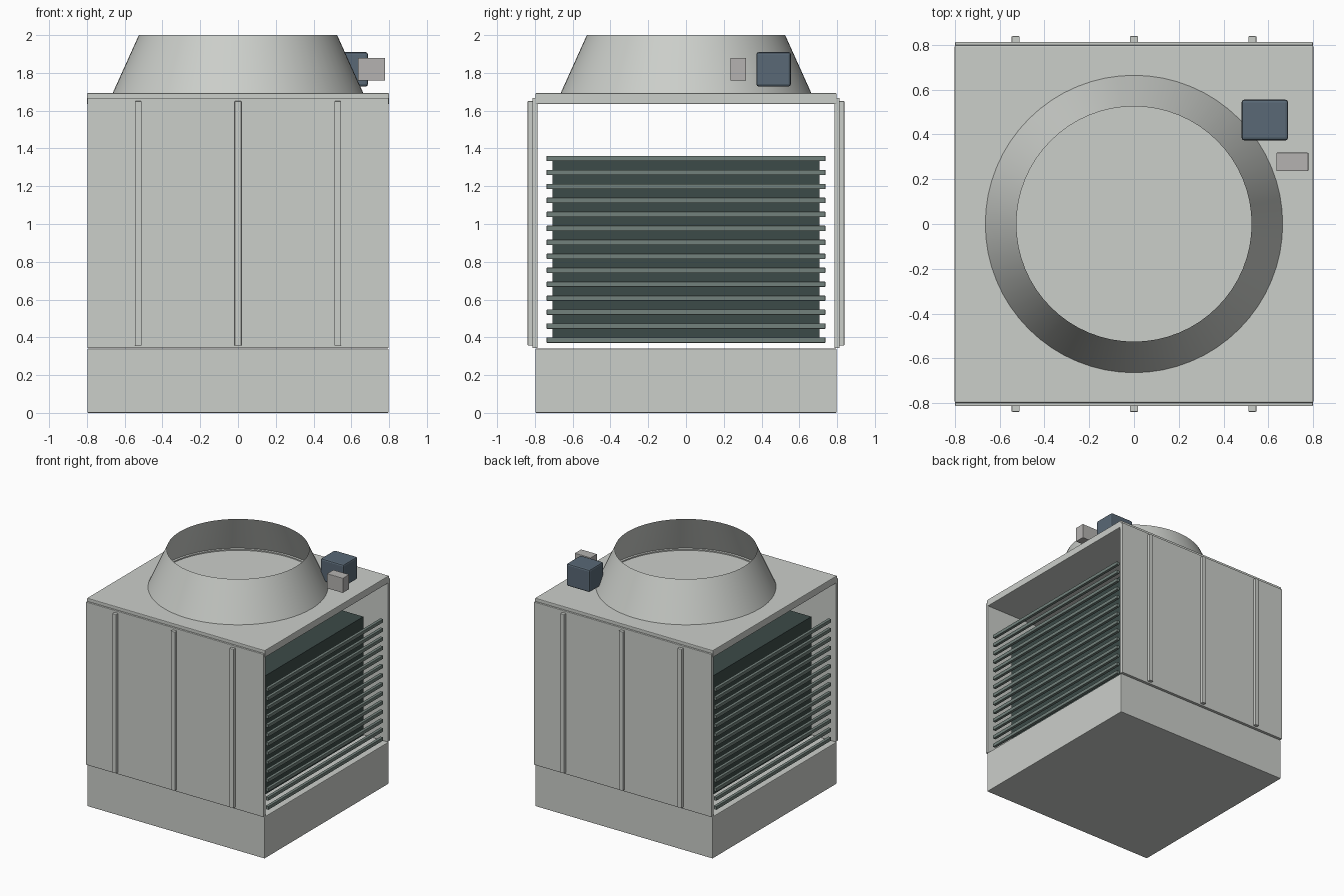
import bpy, bmesh, math

if "Cube" in bpy.data.objects:
    bpy.data.objects.remove(bpy.data.objects["Cube"])


def mat(name, rgb):
    m = bpy.data.materials.new(name)
    m.diffuse_color = (*rgb, 1)
    m.use_nodes = True
    m.node_tree.nodes["Principled BSDF"].inputs["Base Color"].default_value = m.diffuse_color
    return m


body = mat("pale_grey_panel", (0.60, 0.62, 0.59))
dark = mat("dark_green_fill", (0.045, 0.07, 0.065))
slat = mat("grey_green_slat", (0.17, 0.22, 0.20))
blue = mat("blue_grey_motor", (0.10, 0.14, 0.18))
warm = mat("warm_grey_box", (0.46, 0.45, 0.44))


def finish(name, bm, material):
    me = bpy.data.meshes.new(name)
    bm.to_mesh(me)
    bm.free()
    ob = bpy.data.objects.new(name, me)
    bpy.context.collection.objects.link(ob)
    me.materials.append(material)
    return ob


def box(name, x, y, z, material, bevel=0.0):
    bm = bmesh.new()
    bmesh.ops.create_cube(bm, size=1)
    for v in bm.verts:
        for i, (a, b) in enumerate((x, y, z)):
            v.co[i] = a if v.co[i] < 0 else b
    ob = finish(name, bm, material)
    if bevel:
        mod = ob.modifiers.new("edge_bevel", 'BEVEL')
        mod.width = bevel
        mod.segments = 2
    return ob


def lathe(name, profile, material, closed=False, seg=64):
    bm = bmesh.new()
    rings = [[bm.verts.new((r * math.cos(t), r * math.sin(t), z))
              for t in (2 * math.pi * i / seg for i in range(seg))]
             for r, z in profile]
    pairs = list(zip(rings, rings[1:]))
    if closed:
        pairs.append((rings[-1], rings[0]))
    for a, b in pairs:
        for i in range(seg):
            j = (i + 1) % seg
            bm.faces.new((a[i], a[j], b[j], b[i]))
    ob = finish(name, bm, material)
    bpy.ops.object.select_all(action='DESELECT')
    ob.select_set(True)
    bpy.context.view_layer.objects.active = ob
    bpy.ops.object.shade_smooth_by_angle(angle=math.radians(30))
    return ob


# Water basin and roof deck
box("basin", (-0.798, 0.798), (-0.798, 0.798), (0, 0.34), body, 0.005)
box("roof_deck", (-0.8, 0.8), (-0.798, 0.798), (1.635, 1.693), body, 0.005)

# Side panels with vertical stiffening ribs, front and back
for side, s in (("front", -1), ("back", 1)):
    box(f"{side}_panel", (-0.798, 0.798), sorted((s * 0.785, s * 0.813)),
        (0.343, 1.667), body, 0.003)
    for i, x in enumerate((-0.528, 0, 0.528)):
        box(f"{side}_rib_{i}", (x - 0.018, x + 0.018),
            sorted((s * 0.81, s * 0.838)), (0.357, 1.65), body, 0.003)

# Heat exchange fill pack
box("fill_pack", (-0.633, 0.633), (-0.706, 0.706), (0.385, 1.35), dark)

# Air inlet slats on the two open sides
for side, s in (("left", -1), ("right", 1)):
    for i in range(14):
        z = 0.385 + i * 0.074
        box(f"{side}_slat_{i}", sorted((s * 0.765, s * 0.79)),
            (-0.738, 0.738), (z - 0.014, z + 0.014), slat, 0.003)

# Fan stack and the lip around its foot
lathe("fan_stack", [(0.665, 1.69), (0.525, 2.0)], body)
lathe("stack_lip", [(0.635, 1.69), (0.655, 1.69), (0.655, 1.702), (0.635, 1.702)],
      body, closed=True)

# Fan motor and junction box
box("fan_motor", (0.48, 0.688), (0.373, 0.555), (1.728, 1.91), blue, 0.012)
box("junction_box", (0.635, 0.778), (0.236, 0.318), (1.76, 1.88), warm, 0.003)
